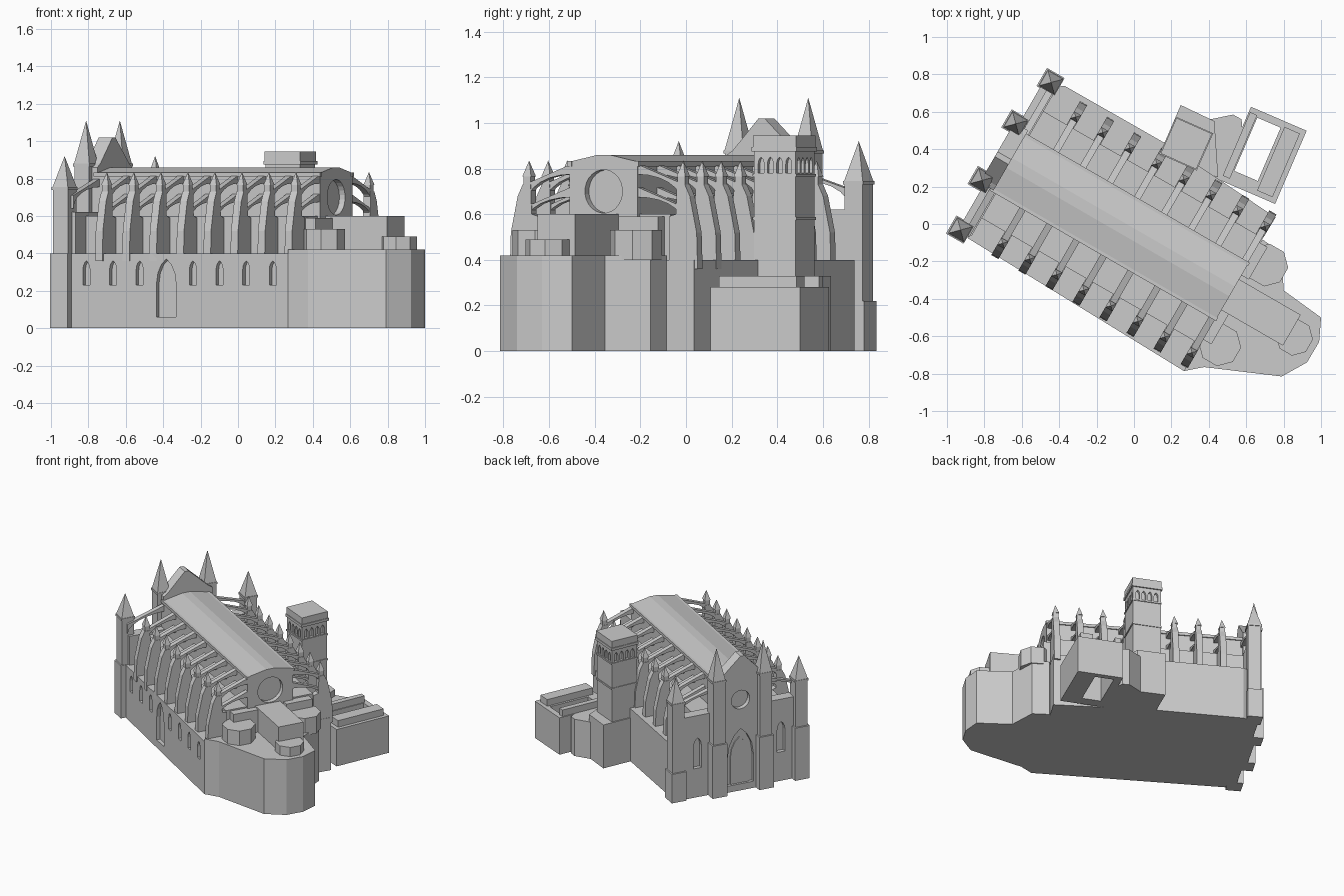
import bpy, bmesh, math
from mathutils import Matrix

if "Cube" in bpy.data.objects:
    bpy.data.objects.remove(bpy.data.objects["Cube"])

stone = bpy.data.materials.new("grey_stone")
stone.diffuse_color = (0.6, 0.6, 0.6, 1)
stone.use_nodes = True
stone.node_tree.nodes["Principled BSDF"].inputs["Base Color"].default_value = stone.diffuse_color


def frame(x, y, deg):
    return Matrix.Translation((x, y, 0)) @ Matrix.Rotation(math.radians(deg), 4, 'Z')


WORLD = Matrix.Identity(4)
# church frame: first axis runs from facade to apse, second across the nave
CHURCH = frame(0, 0, -30) @ Matrix.Translation((0, -0.05, 0))
TOWER = frame(0.28, 0.43, -24)
COURT = frame(0.69, 0.367, -23.3)


def make(name, bm, M):
    bmesh.ops.recalc_face_normals(bm, faces=bm.faces)
    me = bpy.data.meshes.new(name)
    bm.to_mesh(me)
    bm.free()
    me.materials.append(stone)
    ob = bpy.data.objects.new(name, me)
    ob.matrix_world = M
    bpy.context.collection.objects.link(ob)
    return ob


def prism(name, pts, axis, lo, hi, M=CHURCH):
    """Extrude a 2D profile along axis 0, 1 or 2."""
    bm = bmesh.new()
    rings = []
    for h in (lo, hi):
        ring = []
        for p in pts:
            c = list(p)
            c.insert(axis, h)
            ring.append(bm.verts.new(c))
        rings.append(ring)
    a, b = rings
    n = len(pts)
    bm.faces.new(a)
    bm.faces.new(b)
    for i in range(n):
        bm.faces.new((a[i], a[(i + 1) % n], b[(i + 1) % n], b[i]))
    return make(name, bm, M)


def box(name, x0, x1, y0, y1, z0, z1, M=CHURCH):
    return prism(name, [(x0, y0), (x1, y0), (x1, y1), (x0, y1)], 2, z0, z1, M)


def spire(name, x, y, half, z0, z1, M=CHURCH):
    bm = bmesh.new()
    base = [bm.verts.new((x + i * half, y + j * half, z0))
            for i, j in ((-1, -1), (1, -1), (1, 1), (-1, 1))]
    top = bm.verts.new((x, y, z1))
    bm.faces.new(base)
    for i in range(4):
        bm.faces.new((base[i], base[(i + 1) % 4], top))
    return make(name, bm, M)


def arch(c, w, z0, z1):
    """Pointed arch outline, half width w."""
    spring = max(z0, z1 - 2.2 * w)
    right = [(w, spring), (0.85 * w, spring + 0.45 * (z1 - spring)),
             (0.5 * w, spring + 0.78 * (z1 - spring))]
    pts = [(w, z0)] + right + [(0, z1)] + [(-x, z) for x, z in reversed(right)] + [(-w, z0)]
    return [(c + x, z) for x, z in pts]


def circle(cx, cy, r, n=24):
    return [(cx + r * math.cos(2 * math.pi * (i + 0.5) / n),
             cy + r * math.sin(2 * math.pi * (i + 0.5) / n)) for i in range(n)]


def cut(ob, cutters):
    for c in cutters:
        m = ob.modifiers.new("cut", 'BOOLEAN')
        m.operation, m.solver, m.object = 'DIFFERENCE', 'EXACT', c
    bpy.context.view_layer.update()
    me = bpy.data.meshes.new_from_object(ob.evaluated_get(bpy.context.evaluated_depsgraph_get()))
    ob.modifiers.clear()
    ob.data = me
    for c in cutters:
        bpy.data.objects.remove(c)


# outer chapels with south windows and side portal
chapels = prism("chapel_walls", [(-0.89, -0.075), (0.267, -0.786), (0.45, -0.47), (0.757, 0.035),
                                 (0.17, 0.43), (-0.37, 0.738), (-0.44, 0.74)], 2, 0, 0.4, WORLD)
openings = []
for k in range(8):
    s = -0.64 + 0.167 * k
    wall = -0.463 - 0.026 * (s + 0.705)
    shape = arch(s, 0.062, 0.06, 0.37) if k == 3 else arch(s, 0.022, 0.23, 0.36)
    openings.append(prism("cutter", shape, 1, -0.6, wall + 0.03))
cut(chapels, openings)

# apse end of the ground storey
prism("apse_base", [(0.267, -0.786), (0.375, -0.765), (0.79, -0.815), (0.925, -0.74), (0.99, -0.63),
                    (1.0, -0.5), (0.8, -0.355), (0.79, -0.155), (0.69, -0.085), (0.6, -0.15),
                    (0.4, -0.5)], 2, 0, 0.42, WORLD)

# aisles and nave with low gabled roof
box("aisles", -0.76, 0.62, -0.33, 0.33, 0.3, 0.6)
nave = prism("nave", [(-0.172, 0.3), (0.172, 0.3), (0.172, 0.83), (0.03, 0.86), (-0.03, 0.86),
                      (-0.172, 0.83)], 0, -0.76, 0.635)
cut(nave, [prism("cutter", circle(0, 0.7, 0.095), 0, 0.6, 0.8)])
for side in (-1, 1):
    box("roof_eave", -0.76, 0.64, side * 0.17 - 0.01, side * 0.17 + 0.01, 0.81, 0.832)

# apse blocks
box("choir", 0.62, 1.015, -0.115, 0.075, 0.4, 0.6)
prism("apse_chapel", circle(1.045, -0.045, 0.1, 8), 2, 0.4, 0.49)
prism("south_side_chapel", circle(0.72, -0.28, 0.115, 8), 2, 0.4, 0.53)
prism("north_side_chapel", circle(0.725, 0.215, 0.115, 8), 2, 0.4, 0.53)
for side in (-1, 1):
    box("aisle_end", 0.6, 0.68, side * 0.2 - 0.1, side * 0.2 + 0.1, 0.4, 0.59)


# flying buttresses: two arms, a battered pier and a pinnacle
def arm(name, s, side, inner_z, outer_z, depth, reach):
    """Half arch from the pier up to the nave wall."""
    pts = [(0.165, inner_z), (reach, outer_z), (reach, outer_z - depth)]
    for i in range(1, 7):
        a = i / 6 * math.pi / 2
        x = reach - (reach - 0.165) * (1 - math.cos(a))
        pts.append((x, outer_z - depth + (inner_z - 0.045 - outer_z + depth) * math.sin(a)))
    prism(name, [(side * x, z) for x, z in pts], 0, s - 0.018, s + 0.018)


for side in (-1, 1):
    for k in range(8):
        s = -0.556 + 0.1669 * k
        arm("upper_flying_arm", s, side, 0.82, 0.735, 0.08, 0.39)
        arm("lower_flying_arm", s, side, 0.72, 0.635, 0.06, 0.39)
        prism("buttress_pier", [(side * d, z) for d, z in (
            (0.33, 0.36), (0.475, 0.36), (0.47, 0.52), (0.435, 0.68), (0.41, 0.73), (0.37, 0.73),
            (0.365, 0.6), (0.33, 0.59))], 0, s - 0.022, s + 0.022)
        box("pinnacle_shaft", s - 0.018, s + 0.018, side * 0.39 - 0.018, side * 0.39 + 0.018, 0.72, 0.765)
        spire("pinnacle_spire", s, side * 0.39, 0.022, 0.765, 0.835)
    arm("facade_flying_arm", -0.745, side, 0.8, 0.71, 0.07, 0.45)

# facade with portal, rose window and side windows
side_walls = box("facade_side_walls", -0.8, -0.72, -0.44, 0.48, 0, 0.62)
cut(side_walls, [prism("cutter", arch(d, 0.03, 0.22, 0.45), 0, -0.9, -0.77) for d in (-0.3, 0.335)])
centre = prism("facade_centre", [(-0.17, 0), (0.2, 0), (0.2, 0.86), (0.17, 0.88), (0.02, 1.02),
                                 (-0.01, 1.02), (-0.14, 0.88), (-0.17, 0.86)], 0, -0.825, -0.74)
cut(centre, [prism("cutter", arch(0.02, 0.1, 0.05, 0.47), 0, -0.9, -0.8),
             prism("cutter", circle(0.02, 0.69, 0.07), 0, -0.9, -0.79)])
prism("portal_recess_arch", arch(0.02, 0.07, 0.05, 0.4), 0, -0.808, -0.795)

# four facade turrets: (s, d, plinth top, shaft top, spire top)
for s, d, plinth, top, tip in ((-0.787, -0.441, 0.4, 0.755, 0.92), (-0.82, -0.154, 0.4, 0.88, 1.11),
                               (-0.815, 0.198, 0.4, 0.88, 1.11), (-0.762, 0.484, 0.22, 0.745, 0.92)):
    box("turret_plinth", s - 0.058, s + 0.05, d - 0.056, d + 0.056, 0, plinth)
    box("turret_shaft", s - 0.046, s + 0.046, d - 0.046, d + 0.046, 0, top)
    box("turret_cornice", s - 0.051, s + 0.051, d - 0.051, d + 0.051, top - 0.015, top)
    spire("turret_spire", s, d, 0.047, top, tip)

# bell tower with arcaded belfry
tower = box("tower_shaft", -0.1, 0.1, -0.1, 0.1, 0, 0.88, TOWER)
openings = []
for axis in (0, 1):
    for lo, hi in ((-0.15, -0.08), (0.08, 0.15)):
        for k in range(4):
            openings.append(prism("cutter", arch(-0.066 + 0.044 * k, 0.014, 0.78, 0.85), axis, lo, hi, TOWER))
cut(tower, openings)
for z in (0.575, 0.765):
    box("string_course", -0.105, 0.105, -0.105, 0.105, z, z + 0.012, TOWER)
box("tower_cornice", -0.109, 0.109, -0.109, 0.109, 0.875, 0.895, TOWER)
box("tower_cap", -0.104, 0.104, -0.104, 0.104, 0.895, 0.945, TOWER)

# tower base and sacristy link
prism("tower_base", [(0.14, 0.38), (0.25, 0.636), (0.43, 0.55), (0.45, 0.25), (0.2, 0.33)],
      2, 0, 0.33, WORLD)
prism("sacristy_link", [(0.4, 0.25), (0.41, 0.56), (0.53, 0.585), (0.575, 0.56), (0.58, 0.5),
                        (0.5, 0.23)], 2, 0, 0.28, WORLD)

# cloister with open court and raised roof strips
cloister = box("cloister", -0.162, 0.162, -0.213, 0.213, 0, 0.28, COURT)
cut(cloister, [box("cutter", -0.108, 0.028, -0.137, 0.173, -0.1, 0.5, COURT)])
box("east_cloister_roof", 0.045, 0.135, -0.185, 0.185, 0.27, 0.33, COURT)
box("west_cloister_roof", -0.155, -0.114, -0.185, 0.185, 0.27, 0.33, COURT)
